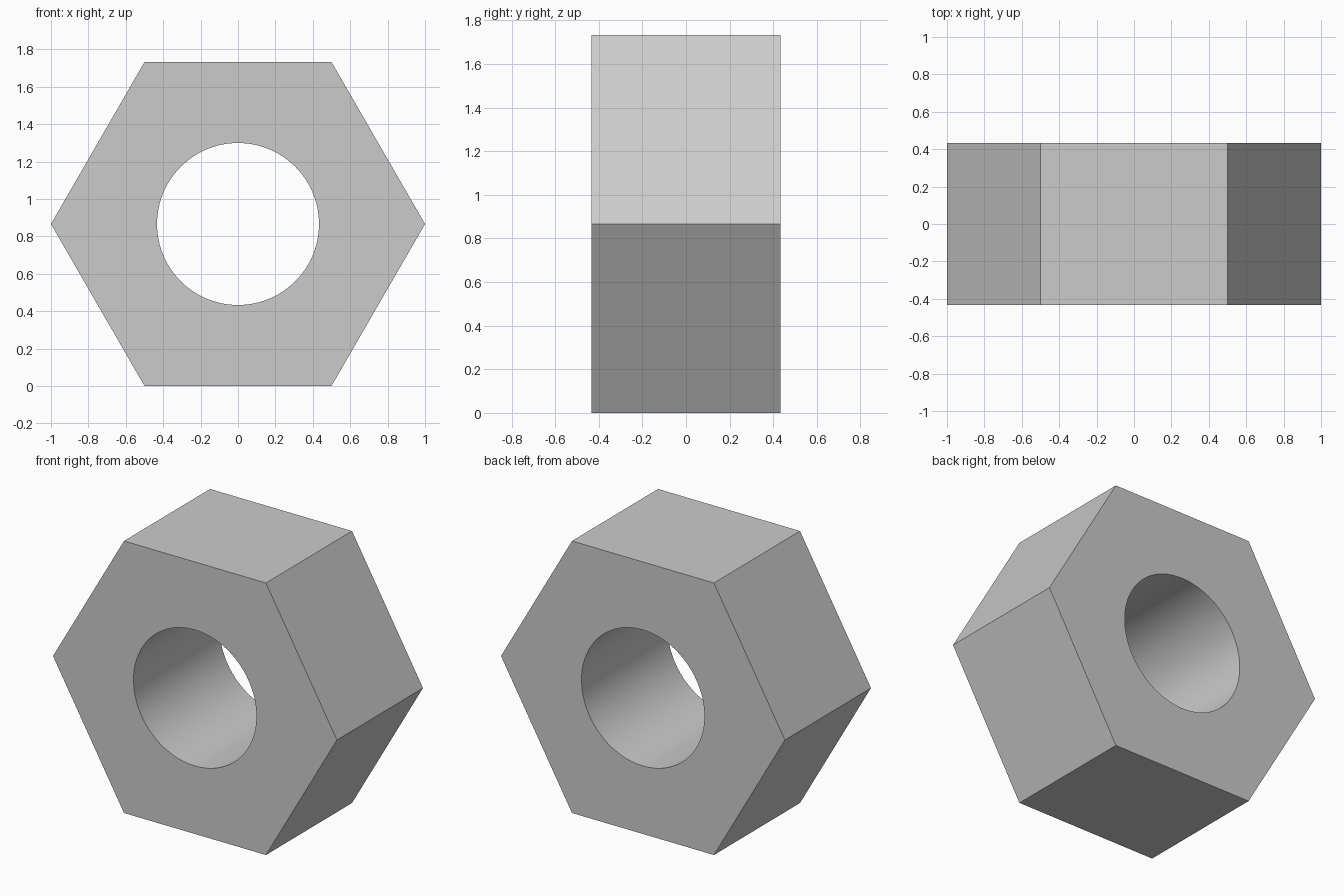
import bpy, bmesh
from math import cos, sin, tau, sqrt, radians

if "Cube" in bpy.data.objects:
    bpy.data.objects.remove(bpy.data.objects["Cube"])

APOTHEM = sqrt(3) / 2        # centre height of the hexagon
HALF_DEPTH = APOTHEM / 2
HOLE_RADIUS = APOTHEM / 2
SIDES = 6
ARC = 16                     # hole segments per hexagon side

bm = bmesh.new()


def ring(radius, count, y):
    return [bm.verts.new((radius * cos(tau * i / count), y,
                          APOTHEM + radius * sin(tau * i / count)))
            for i in range(count)]


def wall(a, b):
    n = len(a)
    for i in range(n):
        j = (i + 1) % n
        bm.faces.new((a[i], a[j], b[j], b[i]))


# Outer hexagon and round hole rings, front and back
outer = [ring(1.0, SIDES, y) for y in (-HALF_DEPTH, HALF_DEPTH)]
inner = [ring(HOLE_RADIUS, SIDES * ARC, y) for y in (-HALF_DEPTH, HALF_DEPTH)]

# Outer flats and bore
wall(*outer)
wall(*inner)

# Front and back faces, fanned from each hexagon side to its arc of the hole
for out, hole in zip(outer, inner):
    for s in range(SIDES):
        a, b = out[s], out[(s + 1) % SIDES]
        arc = [hole[(s * ARC + i) % len(hole)] for i in range(ARC + 1)]
        mid = ARC // 2
        for i in range(ARC):
            bm.faces.new((a if i < mid else b, arc[i + 1], arc[i]))
        bm.faces.new((a, b, arc[mid]))

bmesh.ops.recalc_face_normals(bm, faces=bm.faces[:])
mesh = bpy.data.meshes.new("hex_nut")
bm.to_mesh(mesh)
bm.free()

# Smooth bore, sharp hexagon edges
nut = bpy.data.objects.new("hex_nut", mesh)
bpy.context.collection.objects.link(nut)
bpy.context.view_layer.objects.active = nut
nut.select_set(True)
bpy.ops.object.shade_smooth_by_angle(angle=radians(30))
